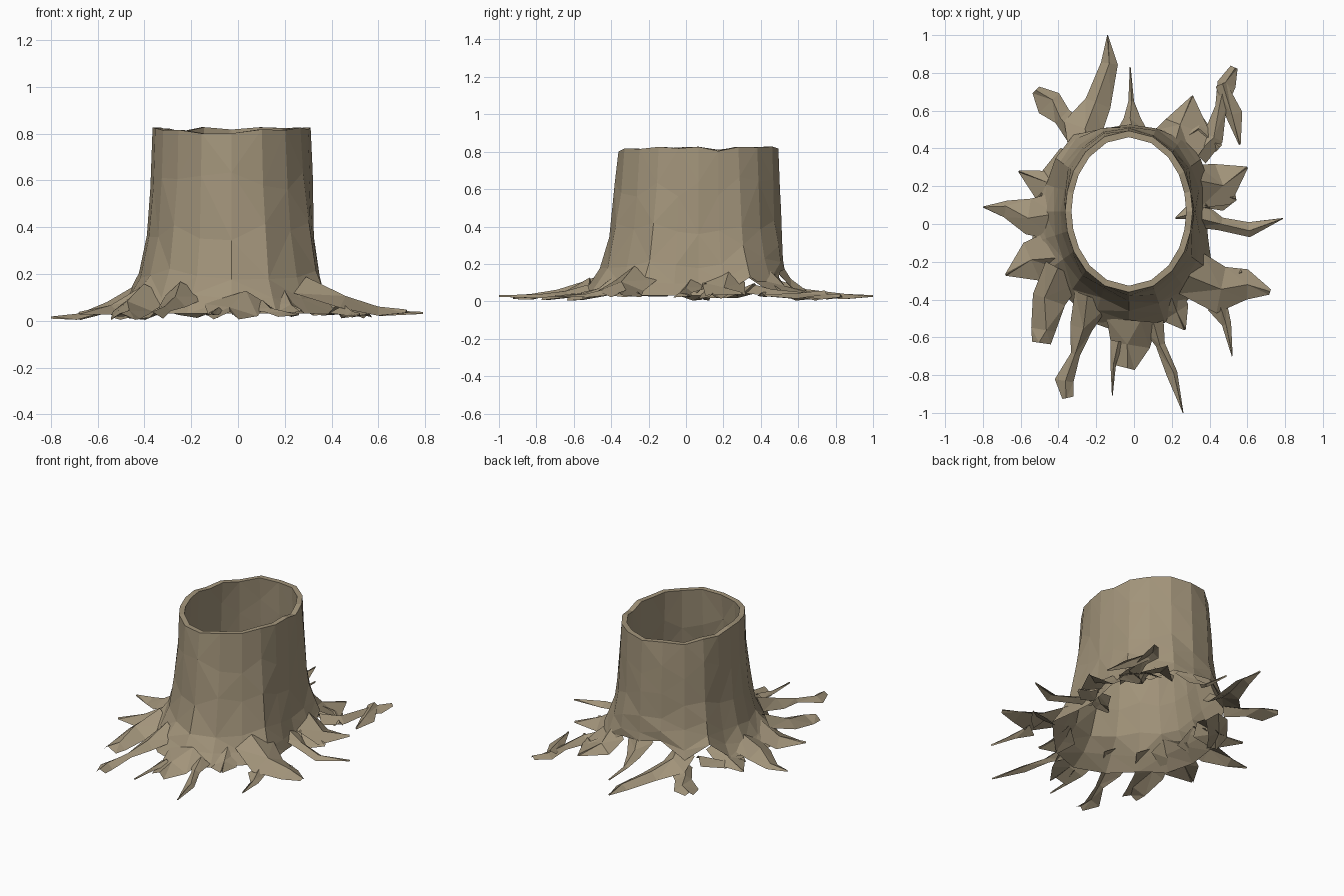
import bpy, bmesh, random
from math import cos, sin, pi, hypot
from mathutils import Vector

if "Cube" in bpy.data.objects:
    bpy.data.objects.remove(bpy.data.objects["Cube"])

random.seed(4)
CX, CY = -0.027, 0.067
RX, RY = 0.338, 0.427
N = 20

bark = bpy.data.materials.new("bark")
bark.diffuse_color = (0.36, 0.295, 0.195, 1)
bark.use_nodes = True
bark.node_tree.nodes["Principled BSDF"].inputs["Base Color"].default_value = bark.diffuse_color


def finish(name, bm):
    bmesh.ops.remove_doubles(bm, verts=bm.verts, dist=0.0005)
    bmesh.ops.triangulate(bm, faces=bm.faces[:])
    bmesh.ops.recalc_face_normals(bm, faces=bm.faces[:])
    mesh = bpy.data.meshes.new(name)
    bm.to_mesh(mesh)
    bm.free()
    mesh.materials.append(bark)
    ob = bpy.data.objects.new(name, mesh)
    bpy.context.collection.objects.link(ob)
    return ob


def bridge(bm, a, b, closed):
    n = len(a)
    for i in range(n if closed else n - 1):
        j = (i + 1) % n
        bm.faces.new((a[i], a[j], b[j], b[i]))


# Hollow trunk: the ellipse at the rim spreads into an uneven, notched skirt
skirt_r = [.41, .45, .47, .50, .46, .46, .46, .50, .48, .46,
           .50, .54, .58, .56, .62, .66, .62, .56, .55, .44]
skirt_z = [.03, .04, .13, .05, .16, .17, .20, .10, .18, .06,
           .04, .03, .03, .03, .03, .03, .03, .03, .03, .03]
rand_list = lambda amount: [random.uniform(-amount, amount) for _ in range(N)]
grain = rand_list(0.012)
bumps = {z: (rand_list(0.012), rand_list(0.04)) for z in (.10, .20, .38, .60)}
bumps[.815] = ([0] * N, rand_list(0.015))


def ring(bm, z, swell, spread, inset=0.0):
    bump, shift = bumps.get(z, ([0] * N, [0] * N))
    out = []
    for i in range(N):
        dx, dy = cos(2 * pi * i / N), sin(2 * pi * i / N)
        rim = 1 / hypot(dx / RX, dy / RY)
        r = rim * swell + grain[i] * min(1, (0.85 - z) * 3)
        r = r * (1 - spread) + max(skirt_r[i], rim) * spread - inset
        r += bump[i] * min(1, 3 * spread + .3)
        low = skirt_z[i]
        h = low + (0.82 - low) * (z - 0.03) / 0.79 + shift[i] * min(1, z * 3)
        out.append(bm.verts.new((CX + r * dx, CY + r * dy, h)))
    return out


# outer wall upwards, over the rim, and down the inner wall to the foot
bm = bmesh.new()
wall = [(.10, 1.09, .6), (.20, 1.07, .29), (.38, 1.05, .09), (.60, 1.03, 0), (.815, 1, 0)]
levels = [(.03, 1.1, 1)] + wall
levels += [(*w, t) for w, t in zip(wall[::-1], (.034, .034, .032, .028, .018))]
rings = [ring(bm, *lv) for lv in levels]
for a, b in zip(rings, rings[1:] + rings[:1]):
    bridge(bm, a, b, True)
finish("hollow_trunk", bm)


# Roots: ridged tapering strips, each path point is (x, y, width)
def root(name, z0, path, z1=0.025):
    bm = bmesh.new()
    pts = [Vector(p[:2]) for p in path]
    last = len(path) - 1
    prev = None
    for i, p in enumerate(path):
        d = (pts[min(i + 1, last)] - pts[max(i - 1, 0)]).normalized()
        side = Vector((-d.y, d.x)) * p[2] / 2
        z = z1 + (z0 - z1) * (1 - i / last) ** 2.2
        drop = min(0.03, 0.22 * p[2]) + 0.25 * max(0, z - 0.05)
        edge = max(0.004, z - drop)
        l, r = pts[i] + side, pts[i] - side
        c = pts[i] + side * random.uniform(-0.4, 0.4)
        row = [bm.verts.new((l.x, l.y, edge)), bm.verts.new((c.x, c.y, z + 0.008)),
               bm.verts.new((r.x, r.y, edge))]
        if prev:
            bridge(bm, prev, row, False)
        prev = row
    finish(name, bm)


# Back roots
root("back_root_long", .17, [(-.27, .41, .16), (-.27, .51, .21), (-.19, .64, .14),
                             (-.13, .85, .09), (-.14, 1.0, .004)], .025)
root("back_root_fork", .08, [(-.29, .47, .14), (-.38, .57, .10), (-.45, .64, .15), (-.52, .71, .05)])
root("back_root_thin", .24, [(-.01, .48, .18), (-.01, .56, .09), (-.015, .65, .03), (-.02, .83, .005)])
root("back_right_root", .20, [(.21, .41, .27), (.29, .51, .26), (.31, .68, .005)], .04)
root("back_right_root_side", .10, [(.24, .46, .14), (.34, .50, .15), (.45, .40, .05)], .04)

# Right roots
root("right_root_back", .08, [(.33, .37, .14), (.42, .46, .11), (.46, .62, .06),
                              (.49, .74, .10), (.53, .83, .04)], .03)
root("right_root_back_twig", .05, [(.46, .74, .06), (.53, .58, .09), (.56, .42, .01)], .03)
root("right_root_mid", .16, [(.34, .20, .23), (.47, .21, .23), (.60, .30, .01)], .04)
root("right_root_stub", .08, [(.40, .16, .16), (.48, .13, .12), (.54, .14, .03)], .03)
root("right_root", .12, [(.34, .05, .14), (.46, .0, .07), (.61, -.03, .08), (.79, .03, .004)], .03)
root("right_root_inner", .09, [(.37, .12, .14), (.30, .06, .08), (.22, .03, .01)], .04)

# Front right roots
root("front_right_root", .18, [(.30, -.26, .25), (.46, -.35, .25), (.60, -.32, .16), (.72, -.36, .03)], .04)
root("front_right_root_spur", .06, [(.42, -.33, .13), (.50, -.28, .10), (.57, -.25, .02)], .04)
root("front_right_root_twig", .06, [(.44, -.43, .11), (.49, -.53, .05), (.52, -.70, .005)])
root("front_right_root_spike", .14, [(.16, -.39, .20), (.22, -.47, .16), (.27, -.56, .01)], .04)

# Front roots
root("front_root_long", .08, [(.10, -.53, .12), (.14, -.64, .05), (.20, -.79, .06), (.26, -1.0, .004)])
root("front_root", .12, [(-.01, -.51, .27), (-.02, -.64, .21), (-.05, -.76, .11)], .03)
root("front_root_twig", .05, [(-.09, -.62, .07), (-.11, -.74, .03), (-.115, -.91, .004)])
root("front_left_root_long", .16, [(-.22, -.39, .20), (-.28, -.55, .12), (-.31, -.69, .05),
                                   (-.37, -.83, .10), (-.35, -.92, .06)])

# Left roots
root("left_root_front", .15, [(-.37, -.25, .22), (-.45, -.40, .18), (-.48, -.56, .13), (-.49, -.63, .10)])
root("left_root_mid", .16, [(-.39, -.14, .24), (-.54, -.20, .22), (-.68, -.27, .01)], .03)
root("left_root_long", .16, [(-.41, .04, .26), (-.56, .04, .19), (-.68, .08, .09), (-.80, .09, .005)], .010)
root("left_root_back", .15, [(-.37, .16, .22), (-.47, .20, .18), (-.61, .28, .01)], .03)
root("left_root_edge", .09, [(-.34, .36, .13), (-.44, .25, .11), (-.50, .12, .06)], .03)
